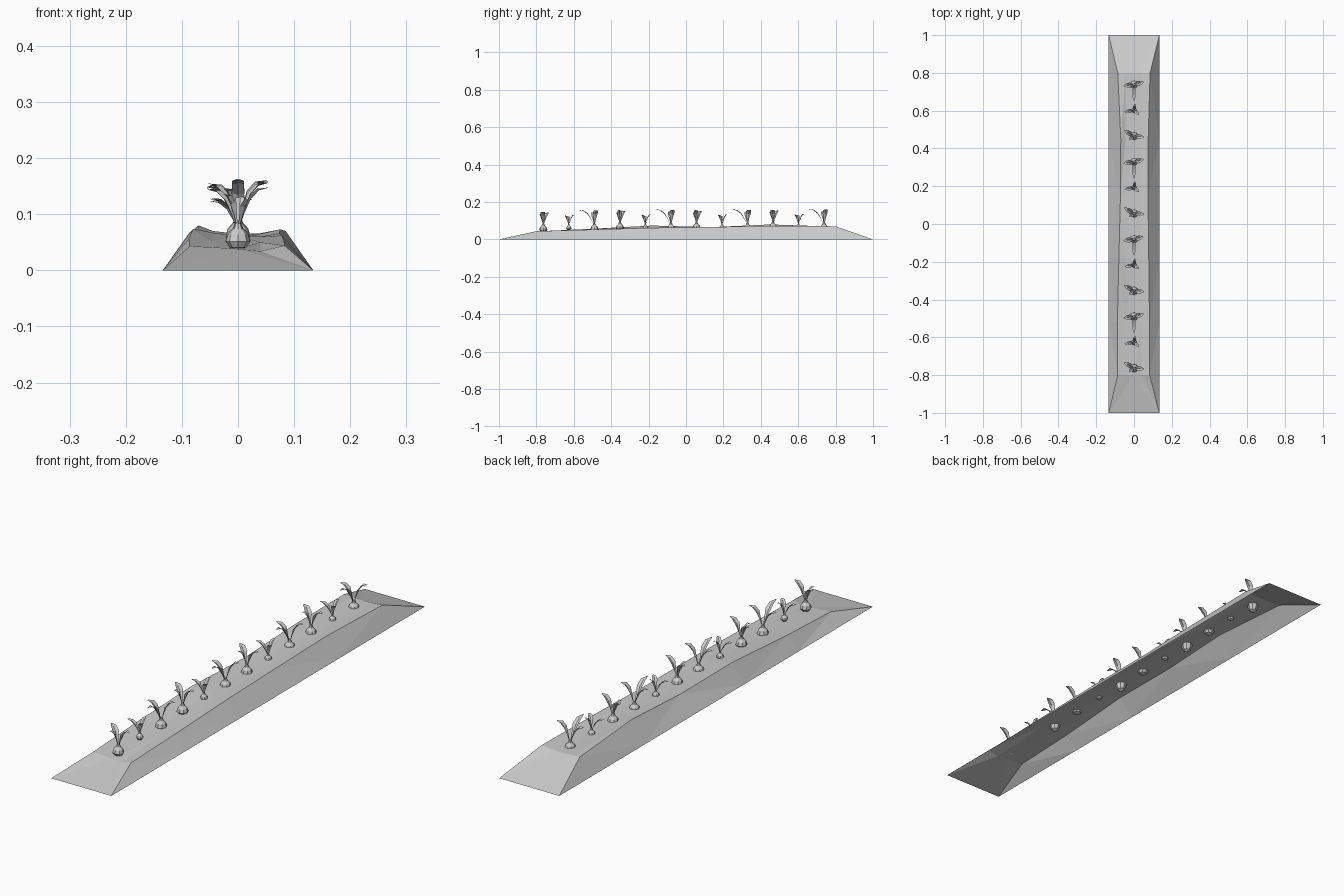
import bpy, bmesh, math
from mathutils import Vector

cube = bpy.data.objects.get("Cube")
if cube:
    bpy.data.objects.remove(cube, do_unlink=True)

grey = bpy.data.materials.new("plain grey")
grey.use_nodes = True
grey.diffuse_color = (0.6, 0.6, 0.6, 1)
bsdf = next(n for n in grey.node_tree.nodes if n.type == 'BSDF_PRINCIPLED')
bsdf.inputs["Base Color"].default_value = grey.diffuse_color


def finish(name, bm, location=(0, 0, 0)):
    mesh = bpy.data.meshes.new(name)
    bm.to_mesh(mesh)
    bm.free()
    mesh.materials.append(grey)
    obj = bpy.data.objects.new(name, mesh)
    obj.location = location
    bpy.context.scene.collection.objects.link(obj)
    return obj


def loft(bm, rows, closed=False):
    """Bridge successive rows of points with faces."""
    rings = [[bm.verts.new(p) for p in row] for row in rows]
    for a, b in zip(rings, rings[1:]):
        count = len(a) if closed else len(a) - 1
        for i in range(count):
            j = (i + 1) % len(a)
            bm.faces.new((a[i], a[j], b[j], b[i]))
    return rings


# Soil mound: open underneath, two uneven ridges with a shallow trough
SECTIONS = [  # y, left shoulder x, right shoulder x, five heights
    (-0.8, -0.086, 0.083, (0.043, 0.041, 0.038, 0.034, 0.044)),
    (-0.52, -0.088, 0.082, (0.056, 0.052, 0.049, 0.050, 0.052)),
    (-0.18, -0.080, 0.078, (0.074, 0.067, 0.061, 0.060, 0.062)),
    (0.14, -0.072, 0.074, (0.066, 0.064, 0.062, 0.062, 0.066)),
    (0.45, -0.070, 0.075, (0.080, 0.070, 0.065, 0.065, 0.073)),
    (0.8, -0.086, 0.085, (0.068, 0.066, 0.064, 0.066, 0.070)),
]
HALF = 0.134
bm = bmesh.new()
rows = []
for y, left, right, heights in SECTIONS:
    xs = (left, -0.045, 0, 0.04, right)
    row = [(-HALF, y, 0)] + [(x, y, z) for x, z in zip(xs, heights)]
    rows.append(row + [(HALF, y, 0)])
rings = loft(bm, rows)
# Sloping ends
for ring, y in ((rings[0], -1), (rings[-1], 1)):
    a, b = bm.verts.new((-HALF, y, 0)), bm.verts.new((HALF, y, 0))
    bm.faces.new((ring[0], ring[1], a))
    bm.faces.new((ring[5], ring[6], b))
    bm.faces.new((a, ring[3], b))
    for tip, i in ((a, 1), (a, 2), (b, 3), (b, 4)):
        bm.faces.new((tip, ring[i], ring[i + 1]))
bmesh.ops.triangulate(bm, faces=bm.faces[:])
bmesh.ops.recalc_face_normals(bm, faces=bm.faces[:])
if sum(f.normal.z for f in bm.faces) < 0:
    bmesh.ops.reverse_faces(bm, faces=bm.faces[:])
finish("soil_mound", bm)


def make_bulb(name, location, size, depth):
    profile = [(0.001, -0.018 * depth), (0.015, -0.014 * depth), (0.022, -0.004),
               (0.018, 0.009), (0.009, 0.019), (0.005, 0.029)]
    bm = bmesh.new()
    rows = []
    for r, z in profile:
        angles = [math.tau * i / 8 for i in range(8)]
        rows.append([(size * r * math.cos(t), size * r * math.sin(t), size * z) for t in angles])
    rings = loft(bm, rows, closed=True)
    bm.faces.new(rings[0][::-1])
    bm.faces.new(rings[-1])
    finish(name, bm, location)


def make_leaf(bm, heading, reach, base, top, width):
    """Creased blade that rises from the neck and bends outward."""
    out = Vector((math.cos(heading), math.sin(heading), 0))
    side = Vector((-out.y, out.x, 0))
    shape = [(0.04, 0, 0.15), (0.2, 0.35, 0.4), (0.42, 0.72, 0.95), (0.7, 0.94, 0.85), (1, 1, 0.15)]
    rows = []
    for along, rise, spread in shape:
        spine = out * reach * along + Vector((0, 0, base + (top - base) * rise))
        edge = side * width * spread / 2
        lift = Vector((0, 0, 0.12 * width * spread)) - out * 0.12 * width * spread
        rows.append([spine - edge + lift, spine, spine + edge + lift])
    loft(bm, rows)


# Three plant kinds: bulb size, bulb depth, centre drop, leaves (degrees, reach, top, width)
KINDS = {
    "wide": (1.0, 1.0, 0, [(150, 0.060, 0.088, 0.026), (-5, 0.054, 0.092, 0.026),
                           (215, 0.032, 0.080, 0.022)]),
    "small": (0.65, 1.0, 0, [(190, 0.050, 0.062, 0.022), (-40, 0.034, 0.066, 0.020),
                             (80, 0.034, 0.070, 0.018)]),
    "tall": (1.0, 1.7, 0.004, [(188, 0.056, 0.088, 0.028), (14, 0.053, 0.098, 0.028),
                               (-90, 0.085, 0.100, 0.024)]),
}
FIRST, STEP = -0.763, 0.1365
LIFTS = (0.055, 0.064, 0.064, 0.066)
for n in range(12):
    kind = ("wide", "small", "tall")[n % 3]
    size, depth, drop, leaves = KINDS[kind]
    place = (0, FIRST + STEP * n, LIFTS[n // 3] - drop + (0.006 if n in (1, 2) else 0))
    make_bulb(f"{kind}_bulb_{n + 1}", place, size, depth)
    bm = bmesh.new()
    for degrees, reach, top, width in leaves:
        make_leaf(bm, math.radians(degrees), reach, 0.02 * size, top, width)
    finish(f"{kind}_leaves_{n + 1}", bm, place)
